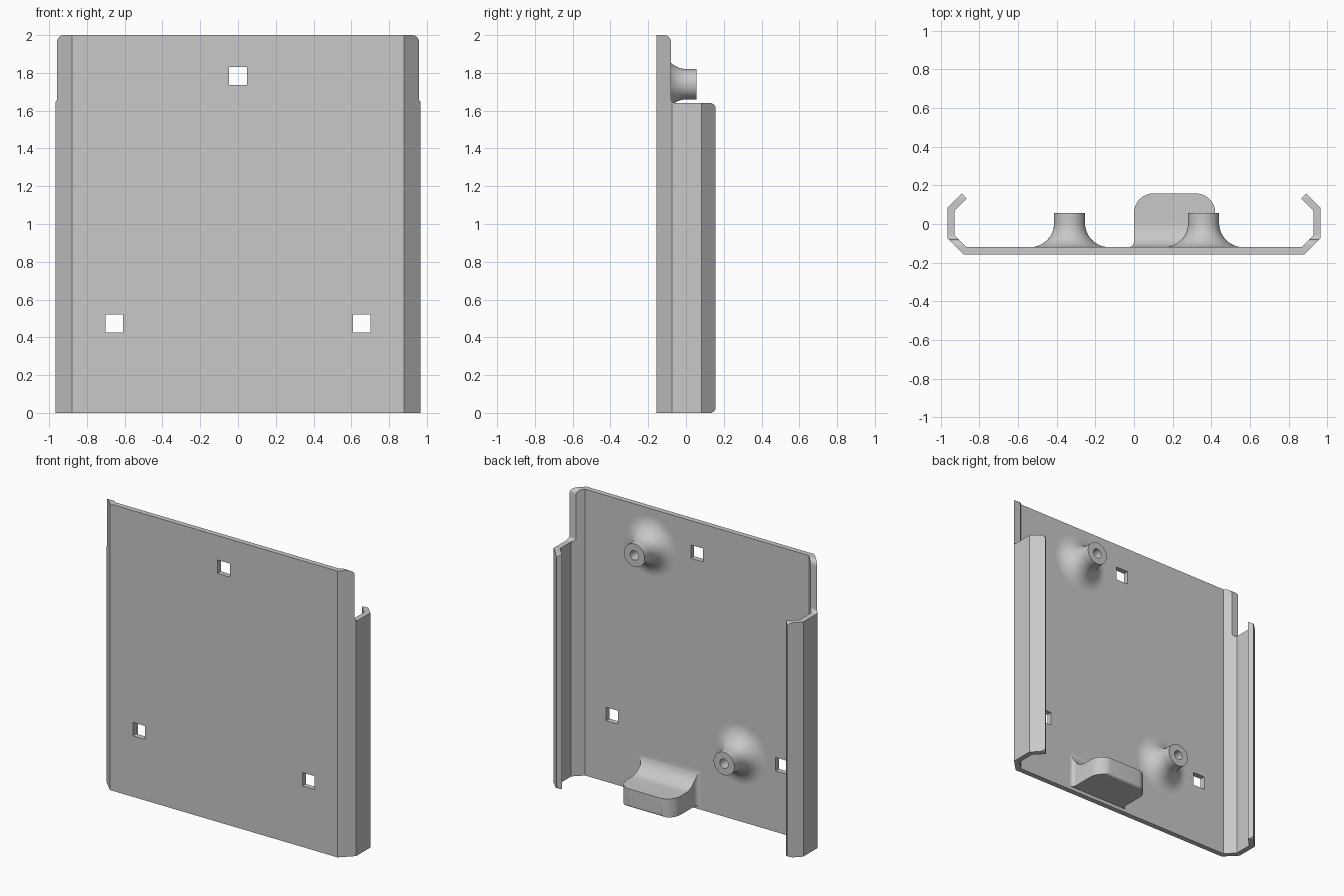
import bpy, bmesh, math
from mathutils import Vector, Matrix

if "Cube" in bpy.data.objects:
    bpy.data.objects.remove(bpy.data.objects["Cube"])

grey = bpy.data.materials.new("light_grey")
grey.use_nodes = True
grey.diffuse_color = (0.58, 0.58, 0.58, 1)
grey.node_tree.nodes["Principled BSDF"].inputs["Base Color"].default_value = grey.diffuse_color

FRONT, INNER, BACK = -0.157, -0.12, 0.157   # plate front, plate rear, rearmost depth


def rounded(corners, steps=8):
    """Outline from (a, b, radius) corners; radius 0 keeps a corner sharp."""
    out = []
    for i, (a, b, r) in enumerate(corners):
        p = Vector((a, b))
        if r == 0:
            out.append(p)
            continue
        u = (Vector(corners[i - 1][:2]) - p).normalized()
        v = (Vector(corners[(i + 1) % len(corners)][:2]) - p).normalized()
        half = u.angle(v) / 2
        centre = p + (u + v).normalized() * (r / math.sin(half))
        start = p + u * (r / math.tan(half)) - centre
        end = p + v * (r / math.tan(half)) - centre
        sweep = start.angle(end)
        for k in range(steps + 1):
            t = k / steps
            out.append(centre + (start * math.sin((1 - t) * sweep)
                                 + end * math.sin(t * sweep)) / math.sin(sweep))
    return out


def finish(name, bm):
    bmesh.ops.recalc_face_normals(bm, faces=bm.faces)
    mesh = bpy.data.meshes.new(name)
    bm.to_mesh(mesh)
    bm.free()
    mesh.materials.append(grey)
    ob = bpy.data.objects.new(name, mesh)
    bpy.context.collection.objects.link(ob)
    return ob


def prism(name, outline, axis, lo, hi):
    """Extrude an outline along x (outline is y, z) or along z (outline is x, y)."""
    bm = bmesh.new()
    place = (lambda a, b: (lo, a, b)) if axis == "x" else (lambda a, b: (a, b, lo))
    face = bm.faces.new([bm.verts.new(place(p[0], p[1])) for p in outline])
    ext = bmesh.ops.extrude_face_region(bm, geom=[face])
    step = Vector((hi - lo, 0, 0)) if axis == "x" else Vector((0, 0, hi - lo))
    bmesh.ops.translate(bm, vec=step, verts=[g for g in ext["geom"]
                                             if isinstance(g, bmesh.types.BMVert)])
    return finish(name, bm)


def activate(ob):
    bpy.ops.object.select_all(action="DESELECT")
    ob.select_set(True)
    bpy.context.view_layer.objects.active = ob


def combine(ob, tool, operation):
    mod = ob.modifiers.new("cut", "BOOLEAN")
    mod.operation, mod.solver, mod.object = operation, "EXACT", tool
    activate(ob)
    bpy.ops.object.modifier_apply(modifier=mod.name)
    bpy.data.objects.remove(tool)


def smooth(ob):
    activate(ob)
    bpy.ops.object.shade_smooth_by_angle(angle=math.radians(30))


# Folded sheet: plate with hooked side flanges
half = [(0.88, FRONT), (0.965, -0.073), (0.965, 0.083), (0.891, BACK),
        (0.865, 0.131), (0.928, 0.068), (0.928, -0.058), (0.865, INNER)]
section = half + [(-x, y) for x, y in reversed(half)]
plate = prism("folded_plate", section, "z", -0.1, 2.1)

# Side silhouette trims the flanges and rounds their corners
side = rounded([(-0.3, 0, 0), (BACK + 0.001, 0, 0.03), (BACK + 0.001, 1.64, 0.03),
                (-0.08, 1.64, 0.025), (-0.08, 2, 0.035), (-0.3, 2, 0)])
combine(plate, prism("side_trim", side, "x", -1.2, 1.2), "INTERSECT")

# Square mounting holes
s = 0.047
for x, z in ((-0.655, 0.473), (0.655, 0.473), (0, 1.783)):
    square = [(-0.3, z - s), (0, z - s), (0, z + s), (-0.3, z + s)]
    combine(plate, prism("hole_cutter", square, "x", x - s, x + s), "DIFFERENCE")
smooth(plate)

# Flared screw posts with blind bores
POST, FLARE, BORE, TIP = 0.08, 0.125, 0.033, 0.056


def post(name, x, z, segments=48):
    path = [(POST + FLARE, INNER - 0.01)]
    for k in range(13):
        a = math.pi / 2 * k / 12
        path.append((POST + FLARE * (1 - math.sin(a)), INNER + FLARE * (1 - math.cos(a))))
    path += [(POST, TIP), (BORE, TIP), (BORE, INNER + 0.01), (0, INNER + 0.01)]
    bm = bmesh.new()
    verts = [bm.verts.new((r, y, 0)) for r, y in path]
    edges = [bm.edges.new(pair) for pair in zip(verts, verts[1:])]
    bmesh.ops.spin(bm, geom=verts + edges, cent=(0, 0, 0), axis=(0, 1, 0),
                   angle=math.tau, steps=segments)
    bmesh.ops.remove_doubles(bm, verts=bm.verts, dist=0.0001)
    bmesh.ops.holes_fill(bm, edges=[e for e in bm.edges if e.is_boundary], sides=0)
    bmesh.ops.transform(bm, matrix=Matrix.Translation((x, 0, z)), verts=bm.verts)
    smooth(finish(name, bm))


post("upper_screw_post", 0.36, 1.74)
post("lower_screw_post", -0.333, 0.47)

# Bottom support lip: filleted side profile trimmed by a rounded plan
low, top, root = 0.025, 0.155, INNER - 0.01
lip = prism("support_lip",
            rounded([(root, low, 0), (BACK, low, 0.02), (BACK, top, 0),
                     (INNER, top, 0.125), (INNER, 0.285, 0), (root, 0.285, 0)], 12),
            "x", -0.2, 0.6)
plan = rounded([(-0.03, -0.2, 0), (-0.03, INNER, 0), (0, INNER, 0.029), (0, BACK + 0.001, 0.1),
                (0.42, BACK + 0.001, 0.1), (0.42, INNER, 0.029), (0.45, INNER, 0),
                (0.45, -0.2, 0)])
combine(lip, prism("plan_trim", plan, "z", -0.2, 0.5), "INTERSECT")
smooth(lip)
